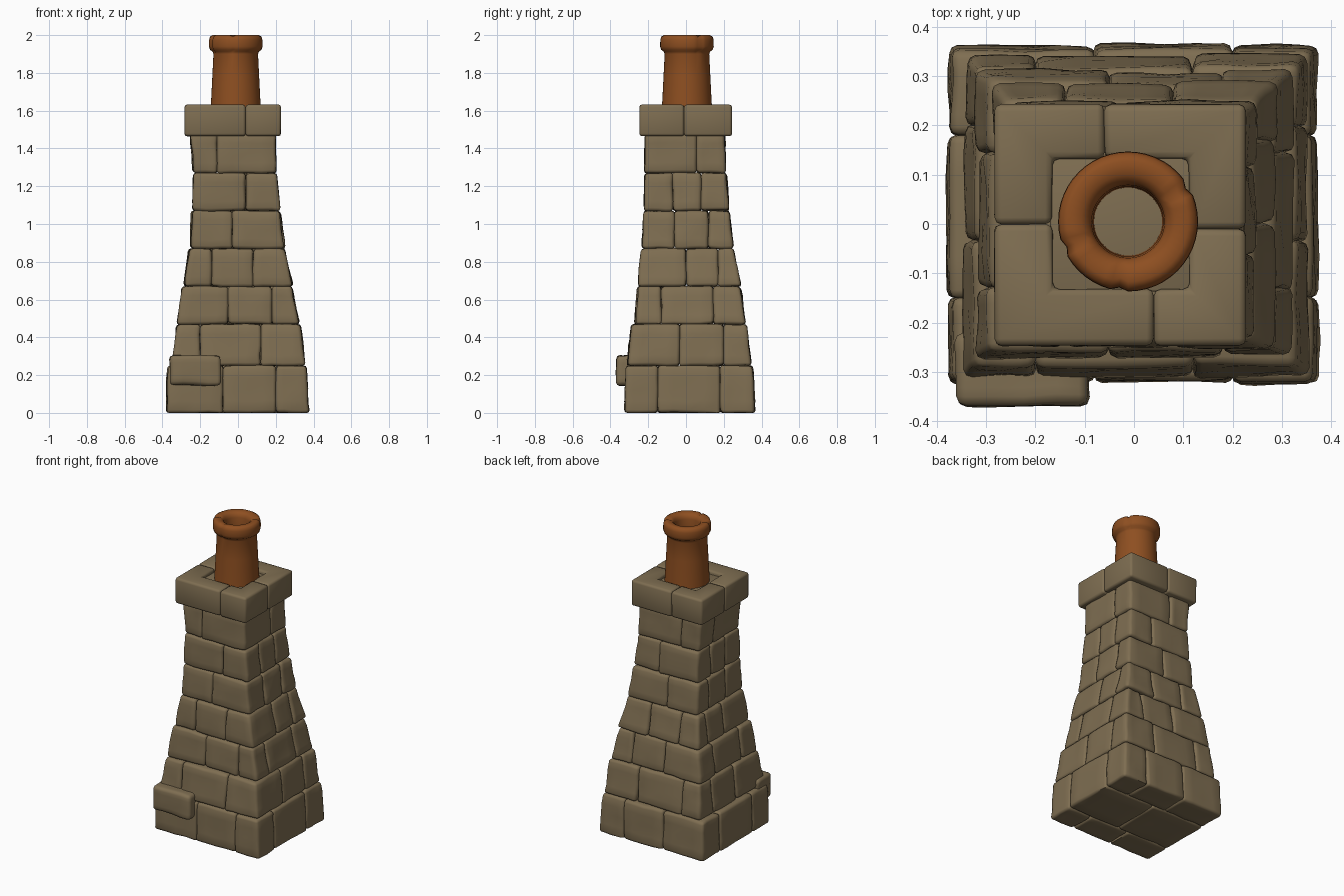
import bpy, bmesh, math, random
from mathutils import Vector, noise

if "Cube" in bpy.data.objects:
    bpy.data.objects.remove(bpy.data.objects["Cube"])

random.seed(4)


def material(name, rgb):
    m = bpy.data.materials.new(name)
    m.diffuse_color = (*rgb, 1)
    m.use_nodes = True
    m.node_tree.nodes["Principled BSDF"].inputs["Base Color"].default_value = m.diffuse_color
    return m


STONE = material("brown stone", (0.21, 0.155, 0.083))
CLAY = material("orange clay", (0.27, 0.078, 0.015))


def finish(bm, name, mat, angle=60):
    bmesh.ops.recalc_face_normals(bm, faces=bm.faces[:])
    me = bpy.data.meshes.new(name)
    bm.to_mesh(me)
    bm.free()
    ob = bpy.data.objects.new(name, me)
    bpy.context.collection.objects.link(ob)
    me.materials.append(mat)
    bpy.ops.object.select_all(action='DESELECT')
    ob.select_set(True)
    bpy.context.view_layer.objects.active = ob
    bpy.ops.object.shade_smooth_by_angle(angle=math.radians(angle))
    return ob


def stone(name, low, high, z0, z1, bevel=0.016, cuts=3, rough=0.007):
    """Rounded, slightly worn block between a lower and an upper outline."""
    bm = bmesh.new()
    a = [bm.verts.new((x, y, z0)) for x, y in low]
    b = [bm.verts.new((x, y, z1)) for x, y in high]
    n = len(a)
    bm.faces.new(a[::-1])
    bm.faces.new(b)
    for i in range(n):
        j = (i + 1) % n
        bm.faces.new((a[i], a[j], b[j], b[i]))
    if cuts:
        bmesh.ops.subdivide_edges(bm, edges=bm.edges[:], cuts=cuts, use_grid_fill=True)
    bm.normal_update()
    sharp = [e for e in bm.edges if e.calc_face_angle(0) > 0.6]
    bmesh.ops.bevel(bm, geom=sharp, offset=bevel, segments=2, profile=0.5,
                    affect='EDGES', clamp_overlap=True)
    shift = Vector((random.random(), random.random(), random.random())) * 9
    for v in bm.verts:
        d = noise.noise_vector(v.co * 11 + shift) * rough
        if z0 < 0.01:
            d.z = max(d.z, -v.co.z)
        v.co += d
    return finish(bm, name, STONE)


def rect(x0, x1, y0, y1):
    return [(x0, y0), (x1, y0), (x1, y1), (x0, y1)]


def outset(v, lo, hi, d):
    """Push a coordinate outwards when it lies on the outer face."""
    return v - d if v == lo else v + d if v == hi else v


def course(k, z0, z1, bot, top, xj, yj):
    """One course: front row, back row, and side stones meeting in the middle."""
    x0, x1, y0, y1 = bot
    xs = [x0] + xj + [x1]
    cells = [(p, q, y0, yj[0]) for p, q in zip(xs, xs[1:])]
    cells += [(p, q, yj[-1], y1) for p, q in zip(xs, xs[1:])]
    for p, q in zip(yj, yj[1:]):
        cells += [(x0, 0, p, q), (0, x1, p, q)]

    def lift(x, y):
        edge_x = {x0: top[0], x1: top[1]}
        edge_y = {y0: top[2], y1: top[3]}
        return edge_x.get(x, x), edge_y.get(y, y)

    for i, c in enumerate(cells):
        d = random.uniform(-0.003, 0.005)
        low = rect(*c)
        high = [lift(x, y) for x, y in low]
        low = [(outset(x, x0, x1, d), outset(y, y0, y1, d)) for x, y in low]
        high = [(outset(x, top[0], top[1], d), outset(y, top[2], top[3], d)) for x, y in high]
        stone(f"course_{k}_stone_{i}", low, high, z0, z1)


# Tapering stack: z range, outline below, outline above, front joints, side joints
courses = [
    (0, .25, (-.378, .373, -.323, .364), (-.37, .36, -.318, .352), [-.08, .2], [-.15, .18]),
    (.25, .47, (-.345, .353, -.31, .346), (-.32, .33, -.285, .32), [-.2, .12], [-.035, .2]),
    (.47, .67, (-.318, .326, -.268, .312), (-.292, .285, -.255, .285), [-.05, .18], [-.13, .145]),
    (.67, .87, (-.285, .29, -.255, .286), (-.26, .245, -.24, .25), [-.14, .08], [0, .17]),
    (.87, 1.07, (-.25, .245, -.235, .245), (-.245, .22, -.225, .225), [-.03], [-.06, .12]),
    (1.07, 1.27, (-.238, .22, -.222, .225), (-.232, .202, -.215, .21), [.04], [-.07, .08]),
    (1.27, 1.48, (-.235, .2, -.217, .208), (-.25, .195, -.212, .2), [-.11], [.055]),
]
for k, c in enumerate(courses):
    course(k, *c)

# Loose stone standing proud of the front left corner
r = rect(-.36, -.09, -.37, -.22)
stone("protruding_stone", r, r, .145, .305, bevel=.02)

# Cap: four L-shaped corner stones round a sunken slab
X0, X1, Y0, Y1 = -.283, .227, -.247, .243
A, B, C, D = -.165, .112, -.132, .133
fx, bx, ly, ry = .04, -.06, 0, -.01
corners = [
    [(X0, Y0), (fx, Y0), (fx, C), (A, C), (A, ly), (X0, ly)],
    [(fx, Y0), (X1, Y0), (X1, ry), (B, ry), (B, C), (fx, C)],
    [(X1, ry), (X1, Y1), (bx, Y1), (bx, D), (B, D), (B, ry)],
    [(bx, Y1), (X0, Y1), (X0, ly), (A, ly), (A, D), (bx, D)],
]
for i, poly in enumerate(corners):
    stone(f"cap_stone_{i}", poly, poly, 1.465, 1.632, bevel=.014, cuts=0, rough=.002)
r = rect(A - .005, B + .005, C - .005, D + .005)
stone("cap_slab", r, r, 1.47, 1.608, bevel=.004, cuts=0, rough=0)

# Clay pot: a turned profile with a rolled rim and a few worn notches
profile = [(.134, 1.595), (.130, 1.66), (.124, 1.78), (.118, 1.9), (.122, 1.912),
           (.136, 1.922), (.142, 1.94), (.141, 1.975), (.136, 1.992), (.122, 2.0),
           (.095, 1.996), (.080, 1.985), (.074, 1.965), (.071, 1.9), (.069, 1.595)]
SEG = 48
notches = [4, 27, 35]
bm = bmesh.new()
rings = []
for s in range(SEG):
    t = 2 * math.pi * s / SEG
    ring = []
    for rad, z in profile:
        worn = s in notches and z > 1.91 and rad > .09
        rr = rad - (.007 if worn else 0)
        zz = z - (.007 if worn and z > 1.98 else 0)
        ring.append(bm.verts.new((-.012 + rr * math.cos(t), .005 + rr * math.sin(t), zz)))
    rings.append(ring)
n = len(profile)
for s in range(SEG):
    p, q = rings[s], rings[(s + 1) % SEG]
    for i in range(n):
        j = (i + 1) % n
        bm.faces.new((p[i], q[i], q[j], p[j]))
finish(bm, "chimney_pot", CLAY)
